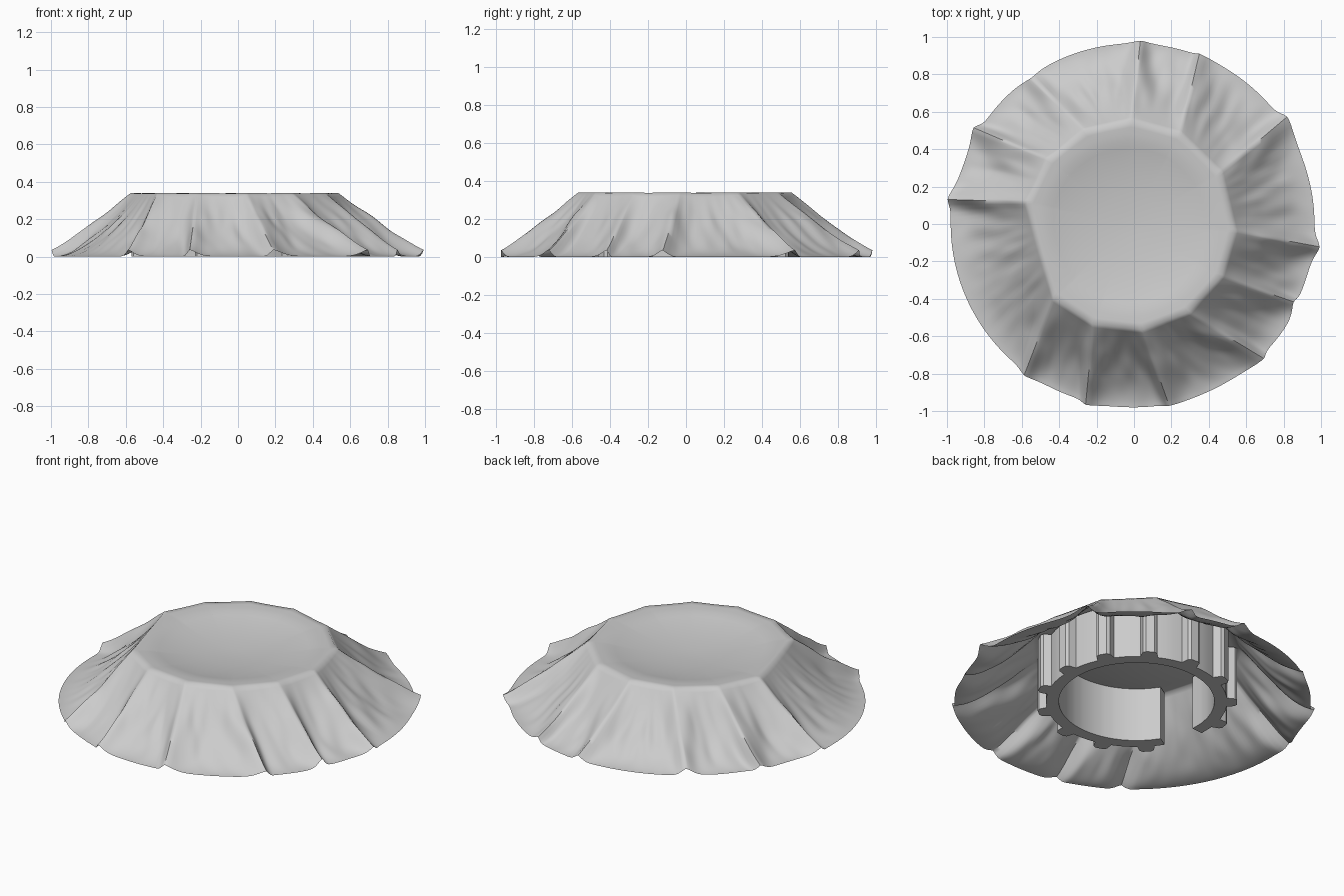
import bpy, bmesh, math
from mathutils import Vector, noise

if "Cube" in bpy.data.objects:
    bpy.data.objects.remove(bpy.data.objects["Cube"])

CX, CY = -0.025, -0.008          # centre of the ribbed ring
# rib angle, fold angle at hem, hem radius at fold, fold lean (+1 steep on ccw side)
FOLDS = [(30, 35, 1.00, -1), (61, 69, 0.975, -1), (89, 88, 0.98, -1), (115, 125, 0.955, 1),
         (141, 149, 1.00, 1), (167, 172.5, 1.005, -1), (224, 234, 1.00, 1), (250, 255, 1.00, 1),
         (277, 281, 0.99, 1), (304, 314, 1.00, -1), (331, 334, 0.95, -1), (357, 353, 1.00, -1)]


def make_object(name, bm, angle):
    bmesh.ops.recalc_face_normals(bm, faces=bm.faces)
    mesh = bpy.data.meshes.new(name)
    bm.to_mesh(mesh)
    bm.free()
    ob = bpy.data.objects.new(name, mesh)
    bpy.context.collection.objects.link(ob)
    bpy.ops.object.select_all(action='DESELECT')
    bpy.context.view_layer.objects.active = ob
    ob.select_set(True)
    bpy.ops.object.shade_smooth_by_angle(angle=math.radians(angle))
    return ob


def lerp(a, b, t):
    return a + (b - a) * t


# Columns of the cloth: (rim angle, hem angle, hem radius, rim radius, fold strength)
columns = []
for i, (a0, h0, r0, lean0) in enumerate(FOLDS):
    a1, h1, r1, lean1 = FOLDS[(i + 1) % len(FOLDS)]
    if a1 < a0:
        a1, h1 = a1 + 360, h1 + 360
    span = a1 - a0
    n = 44 if span > 40 else 28
    for k in range(n):
        s = k / n
        d0, d1 = s * span, (1 - s) * span
        w0 = 3.5 if lean0 < 0 else 8.0
        w1 = 8.0 if lean1 < 0 else 3.5
        # rounded on the steep side, tapering on the gentle side
        fold0, fold1 = math.exp(-(d0 / w0) ** 1.6), math.exp(-(d1 / w1) ** 1.6)
        strength = max(fold0, fold1)
        panel_r = 0.98 if 150 < h0 < 320 else 0.965
        hem_r = lerp(panel_r, r0 if fold0 > fold1 else r1, strength ** 2)
        # cloth is pulled straight between neighbouring ribs
        half = math.radians(span / 2)
        rim_r = 0.562 * math.cos(half) / math.cos(math.radians(d0) - half)
        columns.append((lerp(a0, a1, s), lerp(h0, h1, s), hem_r, rim_r, strength))

# Draped cloth: sagging dish, flat rim, then pleated skirt
bm = bmesh.new()
dish = [0.12, 0.3, 0.5, 0.65, 0.75, 0.82, 0.88, 0.94]
skirt = [k / 24 for k in range(25)]
rows = []
for f in dish:
    row = []
    for a, h, hr, rr, s in columns:
        a = math.radians(a)
        r = f * lerp(0.55, rr, f ** 4)
        z = 0.28 + 0.052 * min(1, f / 0.82) ** 2.2 + 0.006 * max(0, f - 0.82) / 0.12
        row.append(bm.verts.new((CX + r * math.cos(a), CY + r * math.sin(a), z)))
    rows.append(row)
for t in skirt:
    row = []
    for a, h, hr, rr, s in columns:
        a, h = math.radians(a), math.radians(h)
        rim = Vector((CX + rr * math.cos(a), CY + rr * math.sin(a)))
        hem = Vector((hr * math.cos(h), hr * math.sin(h)))
        p = rim.lerp(hem, t)
        # folds narrow towards the hem
        crest = s ** lerp(0.8, 4.5, t ** 3)
        panel_z = 0.338 * (1 - t) ** 1.6
        fold_z = 0.036 + 0.304 * (1 - t) ** 1.12
        z = lerp(panel_z, fold_z, crest)
        # fine wrinkles running down the skirt, fading out at rim and hem
        q = noise.noise(Vector((12 * math.cos(h), 12 * math.sin(h), t * 3)))
        z += 0.016 * q * math.sin(math.pi * t)
        row.append(bm.verts.new((p.x, p.y, max(z, 0.0))))
    rows.append(row)
N = len(columns)
for lo, hi in zip(rows, rows[1:]):
    for k in range(N):
        bm.faces.new((lo[k], lo[(k + 1) % N], hi[(k + 1) % N], hi[k]))
centre = bm.verts.new((CX, CY, 0.279))
for k in range(N):
    bm.faces.new((centre, rows[0][k], rows[0][(k + 1) % N]))
make_object("draped_cloth", bm, 60)

# Ribbed open ring holding the cloth up, gap between 184 and 212 degrees
INNER, OUTER, RIB, TOP = 0.425, 0.495, 0.55, 0.325
outline = [(212, OUTER)]
for k in range(12):
    c = 224 + k * 27.7
    outline += [(c - 5.5, OUTER), (c - 4.2, RIB - 0.012), (c - 2.5, RIB),
                (c + 2.5, RIB), (c + 4.2, RIB - 0.012), (c + 5.5, OUTER)]
    if k < 11:
        outline += [(c + 11, OUTER), (c + 16.7, OUTER)]
outline.append((544, OUTER))
bm = bmesh.new()
sections = []
for deg, r in outline:
    c, s = math.cos(math.radians(deg)), math.sin(math.radians(deg))
    sections.append([bm.verts.new((CX + q * c, CY + q * s, z))
                     for q, z in ((INNER, 0), (r, 0), (r, TOP), (INNER, TOP))])
for a, b in zip(sections, sections[1:]):
    for k in range(4):
        bm.faces.new((a[k], a[(k + 1) % 4], b[(k + 1) % 4], b[k]))
bm.faces.new(sections[0])
bm.faces.new(sections[-1])
make_object("ribbed_ring", bm, 20)
